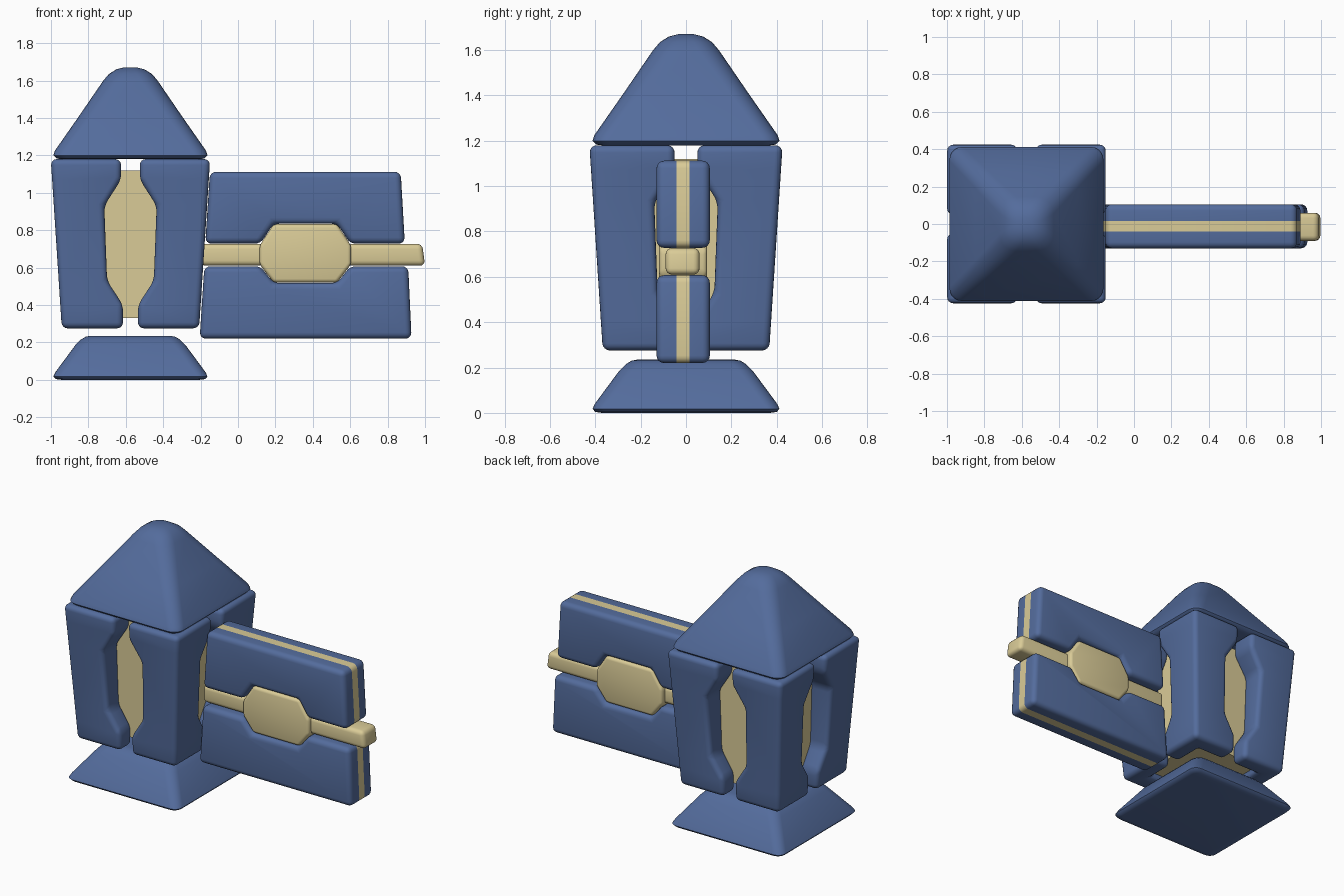
import bpy, bmesh, math
from mathutils import Vector

if "Cube" in bpy.data.objects:
    bpy.data.objects.remove(bpy.data.objects["Cube"])


def material(name, col):
    m = bpy.data.materials.new(name)
    m.diffuse_color = (*col, 1)
    m.use_nodes = True
    m.node_tree.nodes["Principled BSDF"].inputs["Base Color"].default_value = m.diffuse_color
    return m


BLUE = material("slate blue", (0.088, 0.150, 0.335))
TAN = material("pale tan", (0.70, 0.60, 0.31))
CX = -0.575  # tower axis


def finish(name, bm, mats, angle=40):
    bmesh.ops.recalc_face_normals(bm, faces=bm.faces)
    me = bpy.data.meshes.new(name)
    bm.to_mesh(me)
    bm.free()
    for m in mats:
        me.materials.append(m)
    ob = bpy.data.objects.new(name, me)
    bpy.context.collection.objects.link(ob)
    bpy.ops.object.select_all(action='DESELECT')
    ob.select_set(True)
    bpy.context.view_layer.objects.active = ob
    bpy.ops.object.shade_smooth_by_angle(angle=math.radians(angle))
    return ob


def loft(rings):
    bm = bmesh.new()
    vs = [[bm.verts.new(p) for p in r] for r in rings]
    n = len(vs[0])
    for a, b in zip(vs, vs[1:]):
        for i in range(n):
            j = (i + 1) % n
            bm.faces.new((a[i], a[j], b[j], b[i]))
    bm.faces.new(vs[0][::-1])
    bm.faces.new(vs[-1])
    bmesh.ops.recalc_face_normals(bm, faces=bm.faces)
    return bm


def soften(bm, width, limit=25):
    edges = [e for e in bm.edges if e.calc_face_angle(0) > math.radians(limit)]
    bmesh.ops.bevel(bm, geom=edges, offset=width, segments=4, profile=0.5,
                    affect='EDGES', clamp_overlap=True)


def rounded_square(z, h, r):
    pts = []
    for q in range(4):
        cx = (h - r) * (1 if q in (0, 3) else -1)
        cy = (h - r) * (1 if q in (0, 1) else -1)
        for k in range(6):
            a = math.pi / 2 * (q + k / 5)
            pts.append((CX + cx + r * math.cos(a), cy + r * math.sin(a), z))
    return pts


def slab(profile, y0, y1):
    """Extrude an x-z outline along y."""
    return loft([[(x, y, z) for x, z in profile] for y in (y0, y1)])


# Roof and base: stacked rounded squares (z, half width, corner radius)
roof = [(1.18, .37, .04), (1.183, .395, .06), (1.20, .412, .07), (1.225, .404, .075),
        (1.41, .275, .08), (1.60, .145, .09), (1.635, .115, .08), (1.66, .075, .06),
        (1.67, .035, .03)]
base = [(0, .37, .03), (.004, .40, .05), (.018, .412, .05), (.04, .402, .06),
        (.185, .295, .06), (.215, .265, .06), (.23, .24, .05), (.235, .215, .04)]
for name, rows in (("roof", roof), ("base", base)):
    finish(name, loft([rounded_square(*r) for r in rows]), [BLUE], 50)

# Four L-shaped corner pillars with waisted gaps (z, gap half width)
gaps = [(.275, .04), (.40, .04), (.53, .125), (.93, .14), (1.07, .05), (1.18, .05)]
T = 0.24
for sx, xn in ((-1, "left"), (1, "right")):
    for sy, yn in ((-1, "front"), (1, "back")):
        rings = []
        for z, g in gaps:
            o = .367 + (z - .275) / .905 * .059
            ring = [(o, o), (g, o), (g, T), (T, T), (T, g), (o, g)]
            rings.append([(CX + sx * x, sy * y, z) for x, y in ring])
        bm = loft(rings)
        soften(bm, .032, 20)
        finish(f"pillar_{yn}_{xn}", bm, [BLUE])

# Tan core inside the pillars
c = .255
finish("core", loft([[(CX - c, -c, z), (CX + c, -c, z), (CX + c, c, z), (CX - c, c, z)]
                     for z in (.33, 1.12)]), [TAN])

# Side plates: notched blue slabs with a tan stripe round the middle
upper = [(-.15, 1.112), (.87, 1.112), (.892, .728), (.60, .728), (.53, .835),
         (.19, .835), (.12, .728), (-.175, .728)]
lower = [(-.18, .607), (.12, .607), (.19, .517), (.53, .517), (.60, .607),
         (.91, .607), (.928, .22), (-.205, .22)]
S0, S1 = -.041, .016
for name, prof in (("upper_plate", upper), ("lower_plate", lower)):
    bm = slab(prof, -.13, .105)
    soften(bm, .033)
    for y in (S0, S1):
        bmesh.ops.bisect_plane(bm, geom=bm.verts[:] + bm.edges[:] + bm.faces[:],
                               plane_co=(0, y, 0), plane_no=(0, 1, 0))
    for f in bm.faces:
        f.material_index = int(S0 < f.calc_center_median().y < S1)
    finish(name, bm, [BLUE, TAN])

# Tan rod between the plates
bm = slab([(-.2, .61), (1.0, .61), (.985, .727), (-.2, .727)], -.09, .06)
soften(bm, .028)
finish("rod", bm, [TAN])

# Tan hub in the notches
bm = slab([(.115, .667 + .05), (.19, .832), (.53, .832), (.605, .717), (.605, .617),
           (.53, .52), (.19, .52), (.115, .617)], -.118, .093)
soften(bm, .02)
finish("hub", bm, [TAN])
